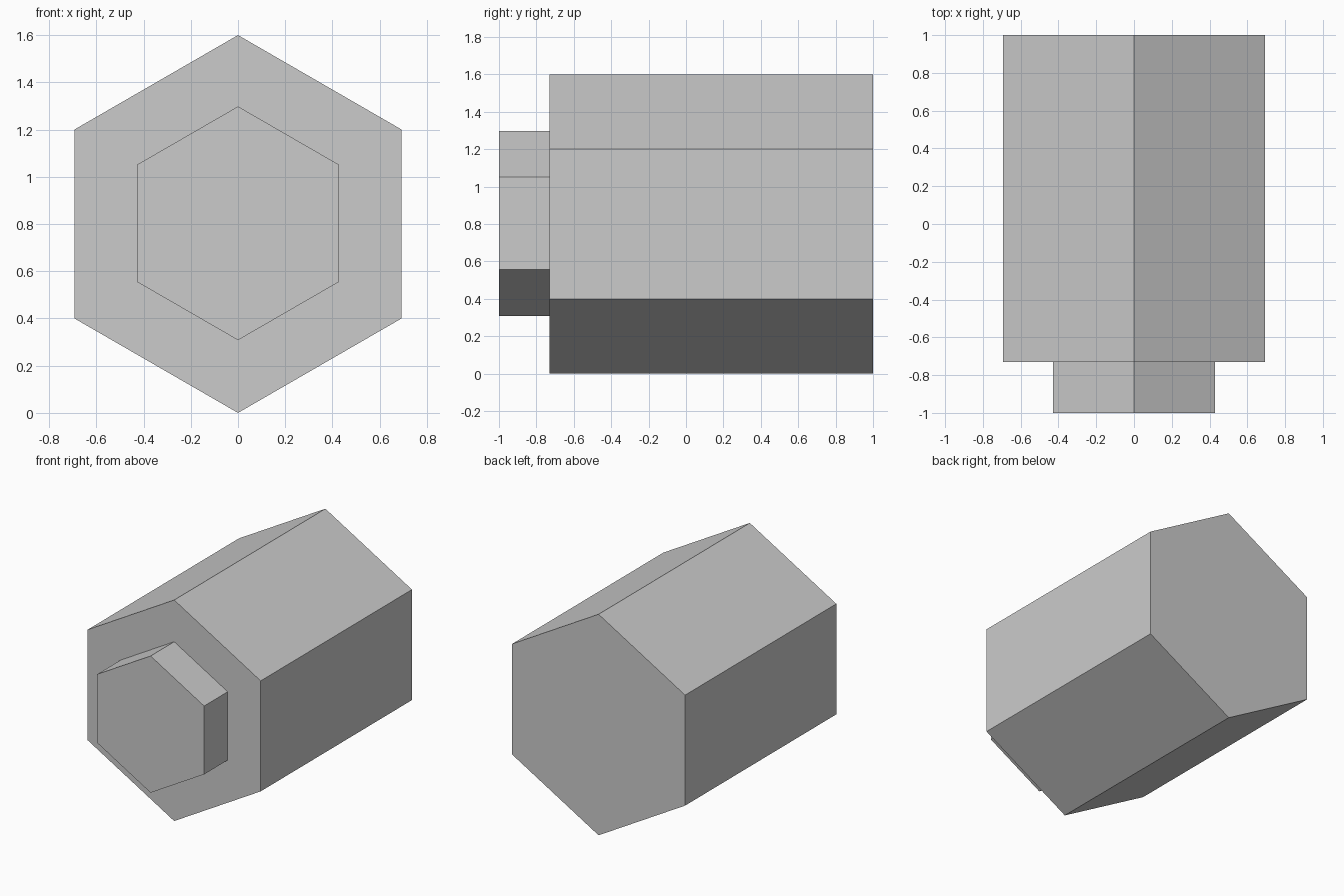
import bpy
from math import pi

cube = bpy.data.objects.get("Cube")
if cube:
    bpy.data.objects.remove(cube, do_unlink=True)

# Single plain grey
grey = bpy.data.materials.new("plain_grey")
grey.use_nodes = True
colour = (0.6, 0.6, 0.6, 1)
grey.diffuse_color = colour
grey.node_tree.nodes["Principled BSDF"].inputs["Base Color"].default_value = colour


def hex_prism(name, radius, front, back, height):
    """Six-sided prism lying along y, with a corner pointing up."""
    bpy.ops.mesh.primitive_cylinder_add(
        vertices=6, radius=radius, depth=back - front,
        location=(0, (front + back) / 2, height), rotation=(pi / 2, 0, 0))
    obj = bpy.context.object
    obj.name = obj.data.name = name
    bpy.ops.object.transform_apply(location=True, rotation=True, scale=True)
    obj.data.materials.append(grey)
    return obj


# Large body and the smaller boss on its front
hex_prism("hex_body", 0.8, -0.73, 1, 0.8)
hex_prism("front_boss", 0.495, -1, -0.73, 0.803)
